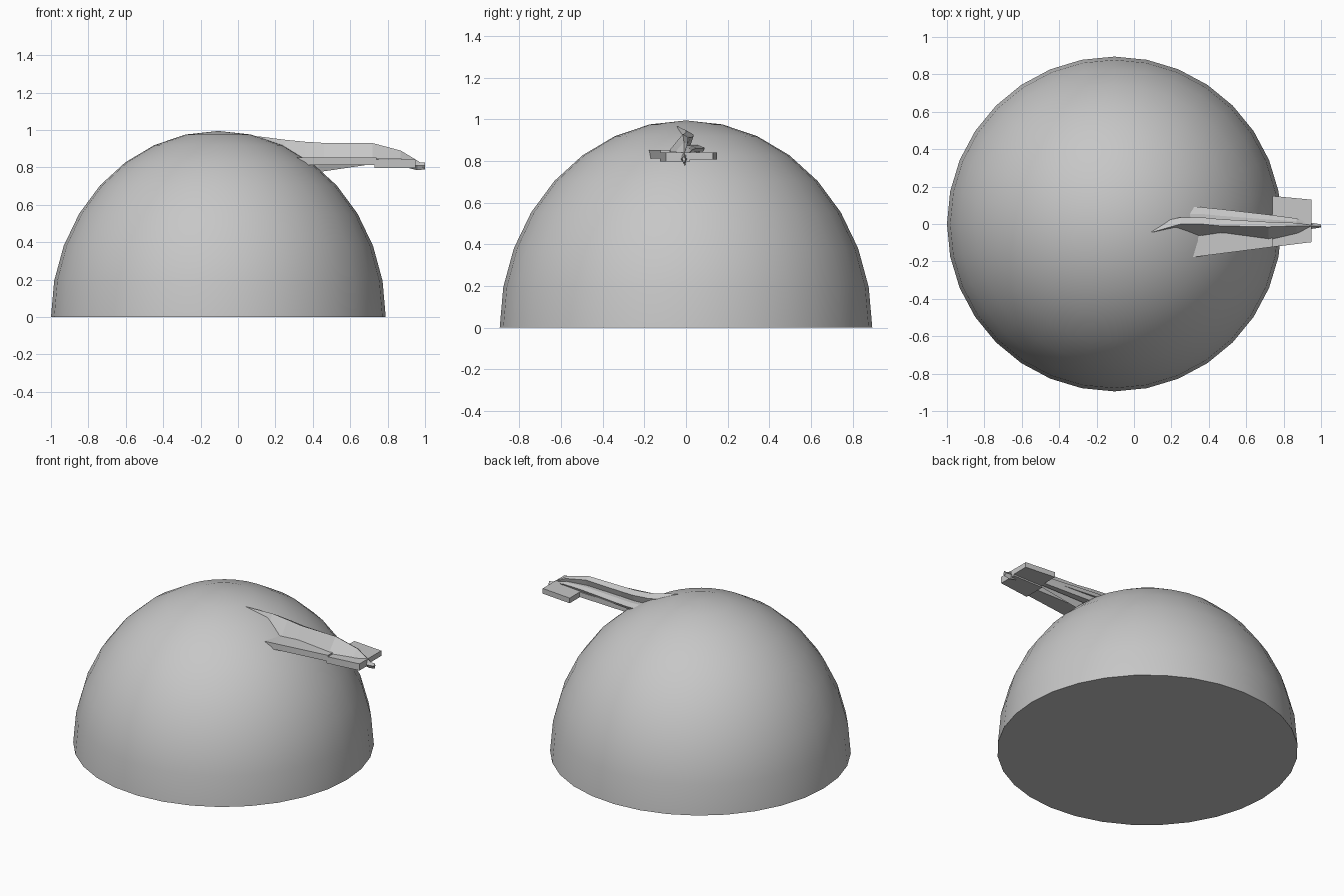
import bpy
import bmesh
import math

cube = bpy.data.objects.get("Cube")
if cube:
    bpy.data.objects.remove(cube, do_unlink=True)

grey = bpy.data.materials.new("plain grey")
grey.use_nodes = True
grey.diffuse_color = (0.57, 0.57, 0.57, 1)
grey.node_tree.nodes["Principled BSDF"].inputs["Base Color"].default_value = grey.diffuse_color


def finish(name, bm):
    bmesh.ops.recalc_face_normals(bm, faces=bm.faces[:])
    mesh = bpy.data.meshes.new(name)
    bm.to_mesh(mesh)
    bm.free()
    mesh.materials.append(grey)
    obj = bpy.data.objects.new(name, mesh)
    bpy.context.collection.objects.link(obj)
    return obj


def loft(name, rings):
    """Skin a row of matching closed sections and cap both ends."""
    bm = bmesh.new()
    rows = [[bm.verts.new(p) for p in ring] for ring in rings]
    n = len(rows[0])
    for a, b in zip(rows, rows[1:]):
        for i in range(n):
            j = (i + 1) % n
            bm.faces.new((a[i], a[j], b[j], b[i]))
    bm.faces.new(rows[0])
    bm.faces.new(rows[-1])
    return finish(name, bm)


def plate(name, outline, low, high):
    return loft(name, [[(x, y, z) for x, y in outline] for z in (low, high)])


# Half-sphere dome with a flat base
bm = bmesh.new()
bmesh.ops.create_uvsphere(bm, u_segments=32, v_segments=16, radius=1)
bmesh.ops.delete(bm, geom=[v for v in bm.verts if v.co.z < -0.01], context='VERTS')
rim = [e for e in bm.edges if e.is_boundary]
bmesh.ops.contextual_create(bm, geom=rim)
bmesh.ops.scale(bm, vec=(0.895, 0.895, 0.995), verts=bm.verts[:])
bmesh.ops.translate(bm, vec=(-0.105, 0, 0), verts=bm.verts[:])
dome = finish("dome", bm)
bpy.context.view_layer.objects.active = dome
dome.select_set(True)
bpy.ops.object.shade_smooth_by_angle(angle=math.radians(35))

# Craft hull: x, ridge y, ridge z, right edge y, left edge y
stations = [
    (0.02, -0.06, 0.972, -0.08, 0.03),
    (0.11, -0.04, 0.966, -0.08, 0.07),
    (0.25, 0.00, 0.948, -0.07, 0.09),
    (0.36, 0.00, 0.937, -0.065, 0.09),
    (0.46, -0.01, 0.931, -0.05, 0.08),
    (0.72, -0.015, 0.93, -0.085, 0.05),
    (0.87, -0.01, 0.89, -0.05, 0.03),
    (0.95, -0.01, 0.842, -0.02, 0.00),
    (1.00, -0.01, 0.81, -0.015, -0.005),
]
hull = []
for x, ry, rz, right, left in stations:
    base = min(0.845, rz - 0.018)
    height, span = rz - base, left - ry
    hull.append([
        (x, ry, rz),
        (x, ry + 0.4 * span, rz - 0.2 * height),
        (x, ry + 0.25 * span, base + 0.35 * height),
        (x, ry + 0.6 * span, base + 0.35 * height),
        (x, left, base + 0.2 * height),
        (x, left - 0.1 * span, base),
        (x, right, base),
    ])
loft("craft_hull", hull)

# Forward wings and thicker rear block
plate("forward_wing", [(0.1, -0.205), (0.74, -0.123), (0.74, -0.04), (0.1, -0.04)], 0.812, 0.852)
plate("left_forward_rail", [(0.1, 0.02), (0.74, 0.02), (0.74, 0.05), (0.1, 0.08)], 0.812, 0.845)
plate("right_rear_wing", [(0.73, -0.124), (0.95, -0.097), (0.95, 0.02), (0.73, 0.02)], 0.798, 0.842)
plate("left_rear_wing", [(0.74, 0.01), (0.95, 0.01), (0.95, 0.13), (0.74, 0.15)], 0.808, 0.842)

# Keel under the hull and the tail spike
loft("keel", [[(x, -0.025, 0.85), (x, 0.015, 0.85), (x, -0.005, z)]
              for x, z in ((0.25, 0.765), (0.43, 0.775), (0.70, 0.815), (0.75, 0.83))])
loft("tail_spike", [[(x, -0.01 - w, 0.81), (x, -0.01, 0.825), (x, -0.01 + w, 0.81), (x, -0.01, z)]
                    for x, w, z in ((0.90, 0.02, 0.80), (0.96, 0.015, 0.785), (1.0, 0.008, 0.79))])
